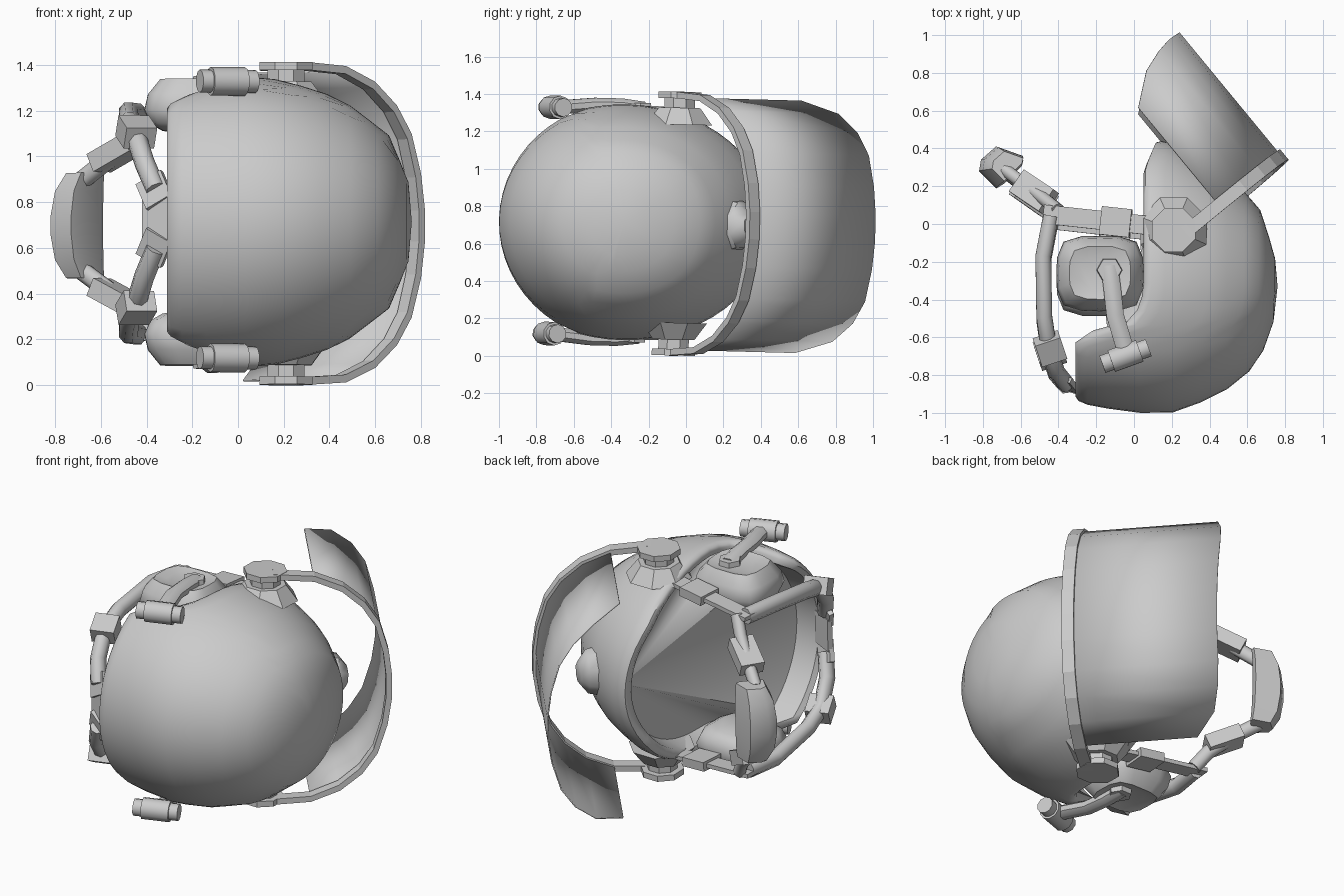
import bpy, bmesh
from math import sin, cos, pi
from mathutils import Vector, Matrix

if "Cube" in bpy.data.objects:
    bpy.data.objects.remove(bpy.data.objects["Cube"])

GREY = (0.6, 0.6, 0.6, 1)
mat = bpy.data.materials.new("plain_grey")
mat.use_nodes = True
mat.diffuse_color = GREY
mat.node_tree.nodes["Principled BSDF"].inputs["Base Color"].default_value = GREY

# Parts are built symmetric about z = 0, then leaned slightly and raised
PLACE = Matrix.Translation((0, 0, 0.705)) @ Matrix.Rotation(-0.026, 4, "X")
SIDES = (("left", 1), ("right", -1))


def finish(name, bm, thickness=0, smooth=40):
    bmesh.ops.recalc_face_normals(bm, faces=bm.faces)
    bm.transform(PLACE)
    mesh = bpy.data.meshes.new(name)
    bm.to_mesh(mesh)
    bm.free()
    mesh.materials.append(mat)
    ob = bpy.data.objects.new(name, mesh)
    bpy.context.collection.objects.link(ob)
    if thickness:
        mod = ob.modifiers.new("thickness", "SOLIDIFY")
        mod.thickness = thickness
        mod.offset = -1
    bpy.ops.object.select_all(action="DESELECT")
    ob.select_set(True)
    bpy.context.view_layer.objects.active = ob
    if smooth:
        bpy.ops.object.shade_smooth_by_angle(angle=smooth * pi / 180)


def loft(name, rings, closed=True, caps=True, **kw):
    """Skin a list of rings with equal point counts."""
    bm = bmesh.new()
    rows = [[bm.verts.new(p) for p in ring] for ring in rings]
    n = len(rows[0])
    for a, b in zip(rows, rows[1:]):
        for i in range(n if closed else n - 1):
            j = (i + 1) % n
            bm.faces.new((a[i], a[j], b[j], b[i]))
    if caps:
        bm.faces.new(rows[0])
        bm.faces.new(rows[-1])
    bmesh.ops.remove_doubles(bm, verts=bm.verts, dist=0.0005)
    finish(name, bm, **kw)


def sweep(name, path, radii, sides=8, flat=1.0, up=(0, 0, 1), **kw):
    """Tube or flat strap along a path, with one radius per point."""
    path = [Vector(p) for p in path]
    if not isinstance(radii, (list, tuple)):
        radii = [radii] * len(path)
    rings = []
    for i, p in enumerate(path):
        t = (path[min(i + 1, len(path) - 1)] - path[max(i - 1, 0)]).normalized()
        u = t.cross(Vector(up)).normalized()
        v = u.cross(t)
        rings.append([p + radii[i] * (u * cos(a) + v * flat * sin(a))
                      for a in (2 * pi * (k + 0.5) / sides for k in range(sides))])
    loft(name, rings, **kw)


def box(name, centre, size, along=(1, 0, 0), up=(0, 0, 1)):
    """Block whose first axis follows a direction."""
    x = Vector(along).normalized()
    y = Vector(up).cross(x).normalized()
    rot = Matrix((x, y, x.cross(y))).transposed().to_4x4()
    bm = bmesh.new()
    bmesh.ops.create_cube(bm, size=1, matrix=Matrix.Translation(centre) @ rot
                          @ Matrix.Diagonal((*size, 1)))
    finish(name, bm, smooth=0)


def lerp(table, x):
    """Read a table of rows sorted by falling first value."""
    for a, b in zip(table, table[1:]):
        if x >= b[0]:
            f = (x - a[0]) / (b[0] - a[0])
            return [p + (q - p) * f for p, q in zip(a[1:], b[1:])]
    return table[-1][1:]


# Helmet shell: height, back radius, front radius, half width
PROFILE = [(0.76, 0, 0, 0), (0.745, 0.17, 0.17, 0.18), (0.66, 0.41, 0.43, 0.38),
           (0.45, 0.58, 0.62, 0.54), (0.2, 0.67, 0.76, 0.62),
           (0, 0.67, 0.81, 0.645), (-0.31, 0.62, 0.7, 0.615)]
EDGE = [(1, 0.11), (0.47, 0.11), (0.3, 0.05), (-0.38, 0.05), (-0.5, 0.01),
        (-0.58, -0.07), (-0.64, -0.31), (-1.1, -0.31)]
COLS, CENTRE = 56, -0.33
rings = []
# Fraction of the way down to the edge, and how far the rim rolls inward
for u, roll in ((0, 1), (0.02, 1), (0.07, 1), (0.14, 1), (0.25, 1), (0.38, 1), (0.52, 1),
                (0.68, 1), (0.84, 1), (0.94, 0.995), (0.985, 0.975), (1, 0.94),
                (0.98, 0.89), (0.84, 0.86)):
    ring = []
    for k in range(COLS):
        c, s = cos(2 * pi * k / COLS), sin(2 * pi * k / COLS)
        edge = lerp(EDGE, CENTRE + c * (0.79 if c > 0 else 0.67))[0]
        x = 0.76 - (0.76 - edge) * u
        back, front, half = lerp(PROFILE, x)
        ring.append((x, CENTRE + c * roll * (front if c > 0 else back), s * half * roll))
    rings.append(ring)
# The recessed opening is closed by a fan spreading from the brow to the nape
rings.append([rings[-1][0]] * COLS)
loft("helmet_shell", rings, caps=False, smooth=50)

# Brow latch
sweep("brow_latch", [(0.38, 0.22, 0), (0.47, 0.3, 0), (0.5, 0.34, 0)], [0.12, 0.1, 0.05], flat=1.3)

# Visor: arc in a tilted plane; S runs across the plane, N lifts away from it
PIVOT = Vector((0.21, -0.05, 0))
S, N = Vector((0.772, 0.636, 0)), Vector((-0.636, 0.772, 0))
HALF = [(0.27, 0.675), (0.43, 0.61), (0.55, 0.51), (0.63, 0.39), (0.68, 0.22), (0.7, 0.07)]
REACH = [0.62, 0.745, 0.785, 0.8, 0.8, 0.8]


def on_visor(s, z, n):
    return PIVOT + S * s + N * n + Vector((0, 0, z))


def both(half):
    return half + [(s, -z) for s, z in reversed(half)]


loft("visor_shield", [[on_visor(s, z, -0.03), on_visor(s, z, r)]
                      for (s, z), r in zip(both(HALF), REACH + REACH[::-1])],
     closed=False, caps=False, thickness=0.008, smooth=35)
rings = []
for s, z in both([(0.04, 0.69)] + HALF):
    out = Vector((max(0, s - 0.25), z)).normalized() * 0.017
    rings.append([on_visor(s + k * out.x, z + k * out.y, n)
                  for k, n in ((1, -0.085), (1, -0.015), (-1, -0.015), (-1, -0.085))])
loft("visor_frame", rings, smooth=0)

# Chin cup: one section scaled along its length
SECTION = [(-0.12, -0.02), (-0.11, 0.04), (-0.03, 0.11), (0.11, 0.06), (0.1, 0.02), (-0.03, -0.11)]
loft("chin_cup", [[(-0.7 + shift + x * k, 0.3 + y * k, z) for x, y in SECTION]
                  for z, k, shift in ((-0.23, 0.72, 0.035), (-0.15, 0.92, 0.01), (-0.04, 1, 0),
                                      (0.04, 1, 0), (0.15, 0.92, 0.01), (0.23, 0.72, 0.035))],
     smooth=45)

# Nape tab joining the rear straps
box("nape_tab", (-0.345, -0.855, 0), (0.15, 0.03, 0.2), along=(1, -0.5, 0))

for side, m in SIDES:
    # Visor hinge on a swelling of the shell
    for part, r, lo, hi in (("hinge_disc", (0.125, 0.125), 0.67, 0.705),
                            ("hinge_peg", (0.088, 0.088), 0.58, 0.67),
                            ("hinge_boss", (0.19, 0.12), 0.53, 0.62)):
        sweep(f"{side}_{part}", [(0.21, -0.05, m * lo), (0.21, -0.05, m * hi)], r,
              up=(1, 0, 0), smooth=0)

    # Ear cup: rounded rings stacked outward
    rings = []
    for z, k in ((0.4, 0.65), (0.43, 0.88), (0.49, 1), (0.56, 0.93), (0.625, 0.7), (0.61, 0.45)):
        ring = []
        for i in range(16):
            c, s = cos(pi * i / 8), sin(pi * i / 8)
            f = k / (c ** 4 + s ** 4) ** 0.25
            ring.append((-0.18 + 0.23 * c * f, -0.275 + 0.2 * s * f, m * z))
        rings.append(ring)
    loft(f"{side}_ear_cup", rings, smooth=50)

    # Bent boom on the ear cup, ending in a barrel
    sweep(f"{side}_boom_knob", [(-0.13, -0.26, m * 0.53), (-0.13, -0.26, m * 0.64)],
          [0.08, 0.065], sides=6, up=(1, 0, 0))
    sweep(f"{side}_boom", [(-0.13, -0.24, m * 0.61), (-0.115, -0.36, m * 0.625),
                           (-0.1, -0.5, m * 0.625), (-0.07, -0.6, m * 0.615),
                           (-0.04, -0.7, m * 0.605)], 0.05, flat=0.8, smooth=50)
    mid, axis = Vector((-0.045, -0.715, m * 0.605)), Vector((0.94, 0.34, 0))
    sweep(f"{side}_boom_barrel",
          [mid + axis * d for d in (-0.13, -0.08, -0.08, 0.08, 0.08, 0.13)],
          [0.05, 0.05, 0.063, 0.063, 0.05, 0.05], sides=10)

    # Side strap from the shell to the strap junction
    start, end = Vector((0.06, -0.02, m * 0.54)), Vector((-0.48, 0.04, m * 0.49))
    box(f"{side}_side_strap", (start + end) / 2, ((end - start).length, 0.1, 0.025),
        along=end - start)
    box(f"{side}_side_buckle", start.lerp(end, 0.29), (0.16, 0.15, 0.055), along=end - start)

    # Chin strap
    sweep(f"{side}_chin_strap", [(-0.4, 0.06, m * 0.49), (-0.46, 0.11, m * 0.39),
                                 (-0.55, 0.18, m * 0.3), (-0.68, 0.28, m * 0.2)],
          0.042, flat=0.85, up=(0.5, 0.8, 0), smooth=50)
    box(f"{side}_chin_buckle", (-0.53, 0.16, m * 0.315), (0.21, 0.14, 0.085),
        along=(-0.16, 0.11, -m * 0.09))

    # Nape strap
    sweep(f"{side}_nape_strap", [(-0.44, 0.03, m * 0.48), (-0.48, -0.18, m * 0.48),
                                 (-0.475, -0.5, m * 0.43), (-0.45, -0.67, m * 0.38),
                                 (-0.41, -0.79, m * 0.25), (-0.36, -0.85, m * 0.13)],
          0.05, flat=0.9, up=(1, 0, 0), smooth=50)
    box(f"{side}_nape_buckle", (-0.445, -0.67, m * 0.385), (0.13, 0.14, 0.1),
        along=(0.05, -0.15, -m * 0.08))
    box(f"{side}_nape_end", (-0.365, -0.845, m * 0.125), (0.13, 0.03, 0.13),
        along=(0.05, -0.06, -m * 0.12), up=(1, -0.5, 0))
